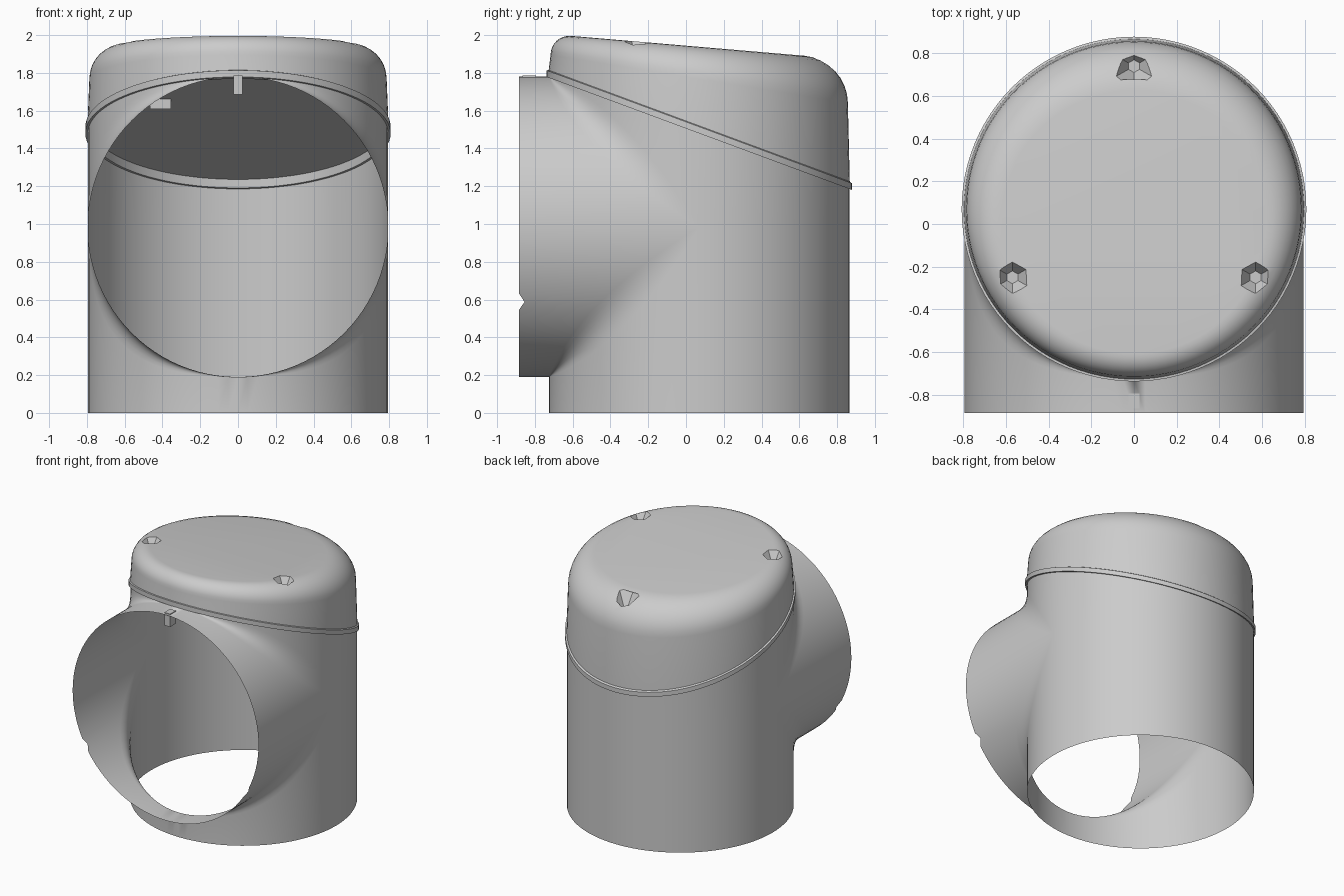
import bpy, bmesh, math
from mathutils import Vector

cube = bpy.data.objects.get("Cube")
if cube:
    bpy.data.objects.remove(cube, do_unlink=True)

R = 0.795          # radius of both pipes
YC, ZC = 0.07, 0.985
Y_FRONT = -0.885   # open end of the side pipe
N = 96

grey = bpy.data.materials.new("plain grey")
grey.use_nodes = True
colour = (0.6, 0.6, 0.6, 1)
grey.diffuse_color = colour
grey.node_tree.nodes["Principled BSDF"].inputs["Base Color"].default_value = colour


def rim(y):
    """Height of the sloping joint between pipe and cap."""
    return 1.18 + (0.88 - y) * 0.37


def finish(name, bm, smooth=True):
    bmesh.ops.remove_doubles(bm, verts=bm.verts, dist=0.0005)
    bmesh.ops.recalc_face_normals(bm, faces=bm.faces)
    mesh = bpy.data.meshes.new(name)
    bm.to_mesh(mesh)
    bm.free()
    obj = bpy.data.objects.new(name, mesh)
    bpy.context.collection.objects.link(obj)
    mesh.materials.append(grey)
    if smooth:
        shade(obj)
    return obj


def shade(obj):
    bpy.ops.object.select_all(action="DESELECT")
    obj.select_set(True)
    bpy.context.view_layer.objects.active = obj
    bpy.ops.object.shade_smooth_by_angle(angle=math.radians(35))


def skin(bm, rows, closed=False):
    """Bridge neighbouring rows of points with faces."""
    rows = [[bm.verts.new(p) for p in row] for row in rows]
    pairs = list(zip(rows, rows[1:])) + ([(rows[-1], rows[0])] if closed else [])
    for a, b in pairs:
        for i in range(len(a) - 1):
            bm.faces.new((a[i], a[i + 1], b[i + 1], b[i]))
    return rows


# Pipe body: upright tube blended into an equal side pipe, open at both ends
bm = bmesh.new()
for side in (-1, 1):
    rows = []
    for i in range(N // 2 + 1):
        a = math.pi * i / (N // 2)
        s = math.sin(a)
        x, y, z = R * math.cos(a), YC - R * s, ZC + side * R * s
        d = 0.5 * s * (1 - s)
        corner = Vector((x, y, z))
        start = Vector((x, y - d, z))
        end = Vector((x, y, z + side * d))
        blend = [start.lerp(corner, t / 6).lerp(corner.lerp(end, t / 6), t / 6)
                 for t in range(7)]
        # small notch in the lower rim of the side pipe
        notch = 0.03 if side < 0 and i in (8, N // 2 - 8) else 0
        last = Vector((x, y, max(rim(y) + 0.03, z) if side > 0 else 0))
        rows.append([Vector((x, Y_FRONT + notch, z))] + blend + [last])
    skin(bm, rows)
back = []
for i in range(N // 2 + 1):
    a = math.pi * i / (N // 2)
    x, y = R * math.cos(a), YC + R * math.sin(a)
    back.append([(x, y, 0), (x, y, ZC), (x, y, rim(y) + 0.03)])
skin(bm, back)
finish("pipe_body", bm)

# Cap: sloping lip, tapered wall, rounded shoulder and tilted top
bm = bmesh.new()
rows = []
for i in range(N):
    a = math.tau * i / N
    c, s = math.cos(a), math.sin(a)

    def at(r):
        return r * c, YC + r * s

    row = []
    for r, lift in ((0.78, 0.045), (0.78, 0), (0.808, 0), (0.808, 0.035), (0.797, 0.04)):
        x, y = at(r)
        row.append((x, y, rim(y) + lift))
    round_r = 0.17 + 0.06 * s
    for k in range(9):
        p = math.pi / 2 * k / 8
        x, y = at(0.787 - round_r * (1 - math.cos(p)))
        row.append((x, y, 1.944 - 0.085 * y - round_r * (1 - math.sin(p))))
    rows.append(row)
grid = skin(bm, rows, closed=True)
bm.faces.new([row[0] for row in grid])
bm.faces.new([row[-1] for row in grid])
cap = finish("cap", bm, smooth=False)

# Three faceted screw pits cut into the cap
bm = bmesh.new()
for x, y, top in ((0, 0.74, 1.85), (-0.57, -0.25, 1.97), (0.57, -0.25, 1.97)):
    cone = bmesh.ops.create_cone(bm, cap_ends=True, segments=6, radius1=0.03,
                                 radius2=0.1, depth=0.1)
    bmesh.ops.translate(bm, verts=cone["verts"], vec=(x, y, top - 0.02))
cutter = finish("pit_cutter", bm, smooth=False)
cutter.hide_render = True
mod = cap.modifiers.new("pits", "BOOLEAN")
mod.operation = "DIFFERENCE"
mod.solver = "EXACT"
mod.object = cutter
bpy.context.view_layer.objects.active = cap
bpy.ops.object.modifier_apply(modifier=mod.name)
bpy.data.objects.remove(cutter, do_unlink=True)
shade(cap)

# Small lugs inside: one under the pipe mouth, one under the cap
for name, place, size in (("mouth_lug", (0, -0.83, 1.735), (0.05, 0.07, 0.1)),
                          ("cap_lug", (-0.41, -0.28, 1.66), (0.11, 0.04, 0.1))):
    bm = bmesh.new()
    bmesh.ops.create_cube(bm, size=1)
    bmesh.ops.scale(bm, verts=bm.verts, vec=size)
    bmesh.ops.translate(bm, verts=bm.verts, vec=place)
    finish(name, bm, smooth=False)
